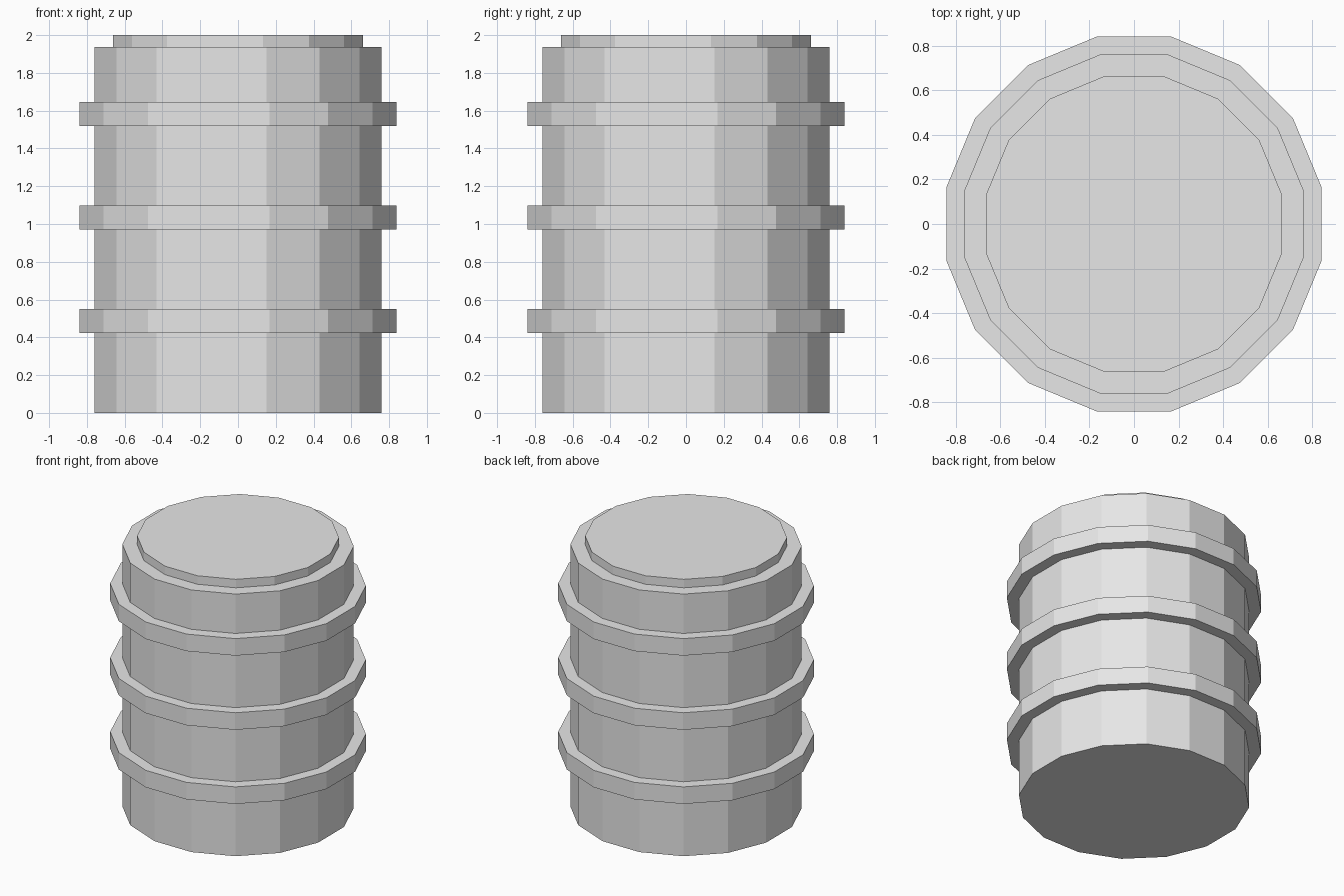
import bpy
from math import cos, pi

if "Cube" in bpy.data.objects:
    bpy.data.objects.remove(bpy.data.objects["Cube"], do_unlink=True)

SIDES = 16

grey = bpy.data.materials.new("light_grey")
grey.use_nodes = True
grey.diffuse_color = (0.8, 0.8, 0.8, 1)
grey.node_tree.nodes["Principled BSDF"].inputs["Base Color"].default_value = (0.8, 0.8, 0.8, 1)


def drum(name, flat_radius, bottom, top):
    """Faceted cylinder with a flat side facing front; radius is to the flats."""
    bpy.ops.mesh.primitive_cylinder_add(
        vertices=SIDES, radius=flat_radius / cos(pi / SIDES), depth=top - bottom,
        location=(0, 0, (bottom + top) / 2), rotation=(0, 0, pi / SIDES))
    obj = bpy.context.object
    obj.name = name
    obj.data.materials.append(grey)
    return obj


# Barrel body and raised lid
drum("barrel_body", 0.76, 0, 1.937)
drum("lid", 0.663, 1.93, 2)

# Three evenly spaced hoops
for name, middle in (("lower", 0.487), ("middle", 1.035), ("upper", 1.583)):
    drum(name + "_hoop", 0.84, middle - 0.063, middle + 0.063)
